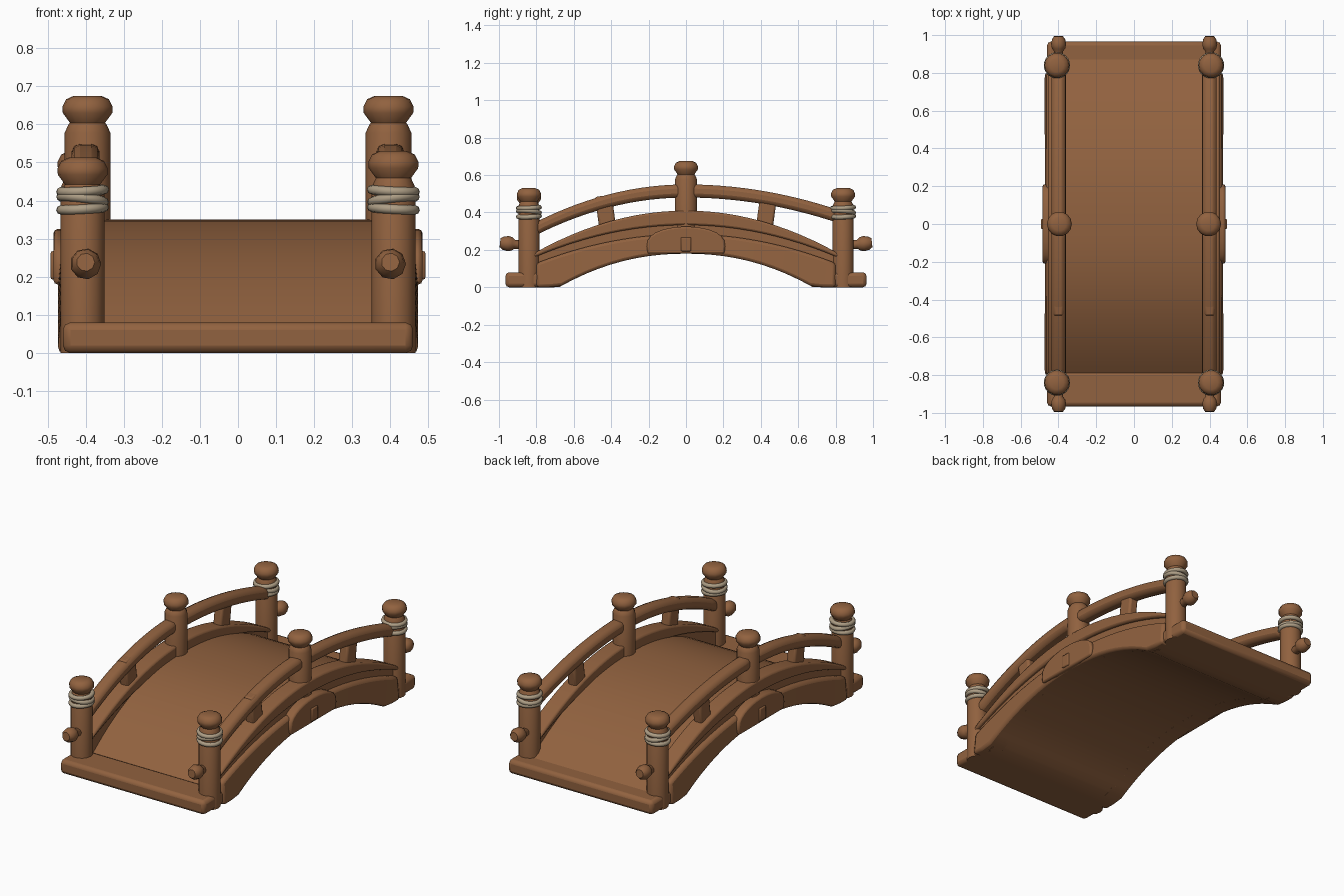
import bpy, bmesh, math
from mathutils import Matrix, Vector

if "Cube" in bpy.data.objects:
    bpy.data.objects.remove(bpy.data.objects["Cube"])


def material(name, rgb):
    m = bpy.data.materials.new(name)
    m.diffuse_color = (*rgb, 1)
    m.use_nodes = True
    m.node_tree.nodes["Principled BSDF"].inputs["Base Color"].default_value = m.diffuse_color
    return m


WOOD = material("brown wood", (0.285, 0.122, 0.050))
ROPE = material("pale rope", (0.42, 0.34, 0.235))


def finish(name, bm, mat, bevel=0.0, segments=2, angle=35):
    bmesh.ops.recalc_face_normals(bm, faces=bm.faces)
    me = bpy.data.meshes.new(name)
    bm.to_mesh(me)
    bm.free()
    me.materials.append(mat)
    ob = bpy.data.objects.new(name, me)
    bpy.context.collection.objects.link(ob)
    if bevel:
        mod = ob.modifiers.new("soft edges", "BEVEL")
        mod.width, mod.segments = bevel, segments
        mod.limit_method, mod.angle_limit = "ANGLE", math.radians(35)
    bpy.ops.object.select_all(action="DESELECT")
    ob.select_set(True)
    bpy.context.view_layer.objects.active = ob
    bpy.ops.object.shade_smooth_by_angle(angle=math.radians(angle))
    return ob


def arc(crown, drop, reach, power=2.0):
    # height of an arched line above the ground
    return lambda y: max(0.0, crown - drop * (abs(y) / reach) ** power)


def arched_beam(name, x0, x1, low, high, y0, y1, bevel, n=24, lean=0.0):
    # lean pulls the top outer edge inward
    bm = bmesh.new()
    rings = []
    for i in range(n + 1):
        y = y0 + (y1 - y0) * i / n
        rings.append([bm.verts.new(p) for p in (
            (x0, y, low(y)), (x1, y, low(y)), (x1 - lean, y, high(y)), (x0, y, high(y)))])
    for a, b in zip(rings, rings[1:]):
        for k in range(4):
            bm.faces.new((a[k], a[(k + 1) % 4], b[(k + 1) % 4], b[k]))
    bm.faces.new(rings[0])
    bm.faces.new(rings[-1])
    return finish(name, bm, WOOD, bevel)


def box(name, centre, size, bevel, tilt=0.0):
    bm = bmesh.new()
    bmesh.ops.create_cube(bm, size=1, matrix=Matrix.Translation(centre)
                          @ Matrix.Rotation(tilt, 4, "X") @ Matrix.Diagonal((*size, 1)))
    return finish(name, bm, WOOD, bevel)


def turned(name, profile, matrix, sides=14):
    # profile of (radius, height) spun around the local z axis
    bm = bmesh.new()
    rings = [[bm.verts.new(matrix @ Vector((r * math.cos(t), r * math.sin(t), h)))
              for t in (2 * math.pi * k / sides for k in range(sides))]
             for r, h in profile]
    for a, b in zip(rings, rings[1:]):
        for k in range(sides):
            bm.faces.new((a[k], a[(k + 1) % sides], b[(k + 1) % sides], b[k]))
    bm.faces.new(rings[0])
    bm.faces.new(rings[-1])
    return finish(name, bm, WOOD, angle=40)


def rope_loop(name, centre, tilt_x, tilt_y, major=0.057, minor=0.0125):
    bm = bmesh.new()
    m = (Matrix.Translation(centre) @ Matrix.Rotation(tilt_x, 4, "X")
         @ Matrix.Rotation(tilt_y, 4, "Y"))
    n, k = 24, 8
    g = [[bm.verts.new(m @ Vector((
        (major + minor * math.cos(2 * math.pi * j / k)) * math.cos(2 * math.pi * i / n),
        (major + minor * math.cos(2 * math.pi * j / k)) * math.sin(2 * math.pi * i / n),
        minor * math.sin(2 * math.pi * j / k)))) for j in range(k)] for i in range(n)]
    for i in range(n):
        for j in range(k):
            bm.faces.new((g[i][j], g[(i + 1) % n][j],
                          g[(i + 1) % n][(j + 1) % k], g[i][(j + 1) % k]))
    return finish(name, bm, ROPE, angle=60)


def post_profile(z0, neck, r):
    return [(r, z0), (r, neck - 0.022), (r - 0.010, neck), (0.046, neck + 0.004),
            (0.065, neck + 0.030), (0.066, neck + 0.046), (0.056, neck + 0.066),
            (0.036, neck + 0.075)]


underside = arc(0.18, 0.18, 0.68, 2.15)
deck_front = arc(0.35, 0.27, 0.785, 2.25)
deck_back = arc(0.35, 0.27, 0.87, 2.25)
beam_top = arc(0.285, 0.148, 0.78)
fascia_top = arc(0.345, 0.16, 0.78)
curb_top = arc(0.41, 0.21, 0.78)


def deck_top(y):
    return deck_front(y) if y < 0 else deck_back(y)


# Deck slab and end sills
arched_beam("deck", -0.425, 0.425, underside, deck_top, -0.81, 0.88, 0, 32)
for e, end in ((-1, "front"), (1, "back")):
    box(f"{end}_sill", (0, e * 0.873, 0.040), (0.92, 0.185, 0.080), 0.02)

for s, side in ((-1, "left"), (1, "right")):
    # Stepped side: splayed lower beam, recessed fascia, curb on top
    arched_beam(f"{side}_beam", s * 0.37, s * 0.474, underside, beam_top, -0.80, 0.80,
                0.016, lean=s * 0.012)
    arched_beam(f"{side}_fascia", s * 0.37, s * 0.434, underside, fascia_top,
                -0.81, 0.81, 0)
    arched_beam(f"{side}_curb", s * 0.36, s * 0.455, lambda y: fascia_top(y) - 0.012,
                curb_top, -0.82, 0.82, 0.014)

    # Rounded centre plaque with a small peg
    bm = bmesh.new()
    outline = [(-0.205, 0.18), (0.205, 0.18)]
    outline += [(0.21 * math.cos(t), 0.22 + 0.105 * math.sin(t) ** 0.8)
                for t in (math.pi * i / 14 * 0.9999 for i in range(15))]
    f = bm.faces.new([bm.verts.new((s * 0.425, y, z)) for y, z in outline])
    out = bmesh.ops.extrude_face_region(bm, geom=[f])["geom"]
    bmesh.ops.translate(bm, vec=(s * 0.059, 0, 0),
                        verts=[v for v in out if isinstance(v, bmesh.types.BMVert)])
    finish(f"{side}_plaque", bm, WOOD, 0.01)
    box(f"{side}_plaque_peg", (s * 0.472, 0, 0.23), (0.04, 0.055, 0.075), 0.006)

    # Middle post
    turned(f"{side}_middle_post", post_profile(0.30, 0.6, 0.06),
           Matrix.Translation((s * 0.395, 0, 0)))

    for e, end in ((-1, "front"), (1, "back")):
        # Handrail half and its baluster
        rail_top = arc(0.55, 0.19 if e < 0 else 0.125, 0.78)
        arched_beam(f"{side}_{end}_rail", s * 0.40 - 0.037, s * 0.40 + 0.037,
                    lambda y: rail_top(y) - 0.07, rail_top, e * 0.02, e * 0.82, 0.022, 14)
        box(f"{side}_{end}_baluster", (s * 0.40, e * 0.43, 0.40), (0.055, 0.09, 0.18),
            0.012, -e * 0.14)

        # Corner post with rope wraps
        x, y = s * 0.408, e * 0.84
        neck = 0.438 if (s, e) == (-1, -1) else 0.455
        turned(f"{side}_{end}_post", post_profile(0.0, neck, 0.058),
               Matrix.Translation((x, y, 0)))
        for i, (z, tx, ty) in enumerate(((0.379, 0.03, 0.06), (0.403, -0.08, -0.12),
                                         (0.426, 0.04, 0.05))):
            rope_loop(f"{side}_{end}_rope_{i + 1}", (x, y, z), tx, ty * s)

        # Knobbed peg sticking out of the corner post
        turned(f"{side}_{end}_peg",
               [(0.026, 0.0), (0.024, 0.075), (0.036, 0.09), (0.041, 0.112),
                (0.036, 0.138), (0.024, 0.155)],
               Matrix.Translation((s * 0.40, y, 0.222))
               @ Matrix.Rotation(e * math.radians(-84), 4, "X"), 9)
